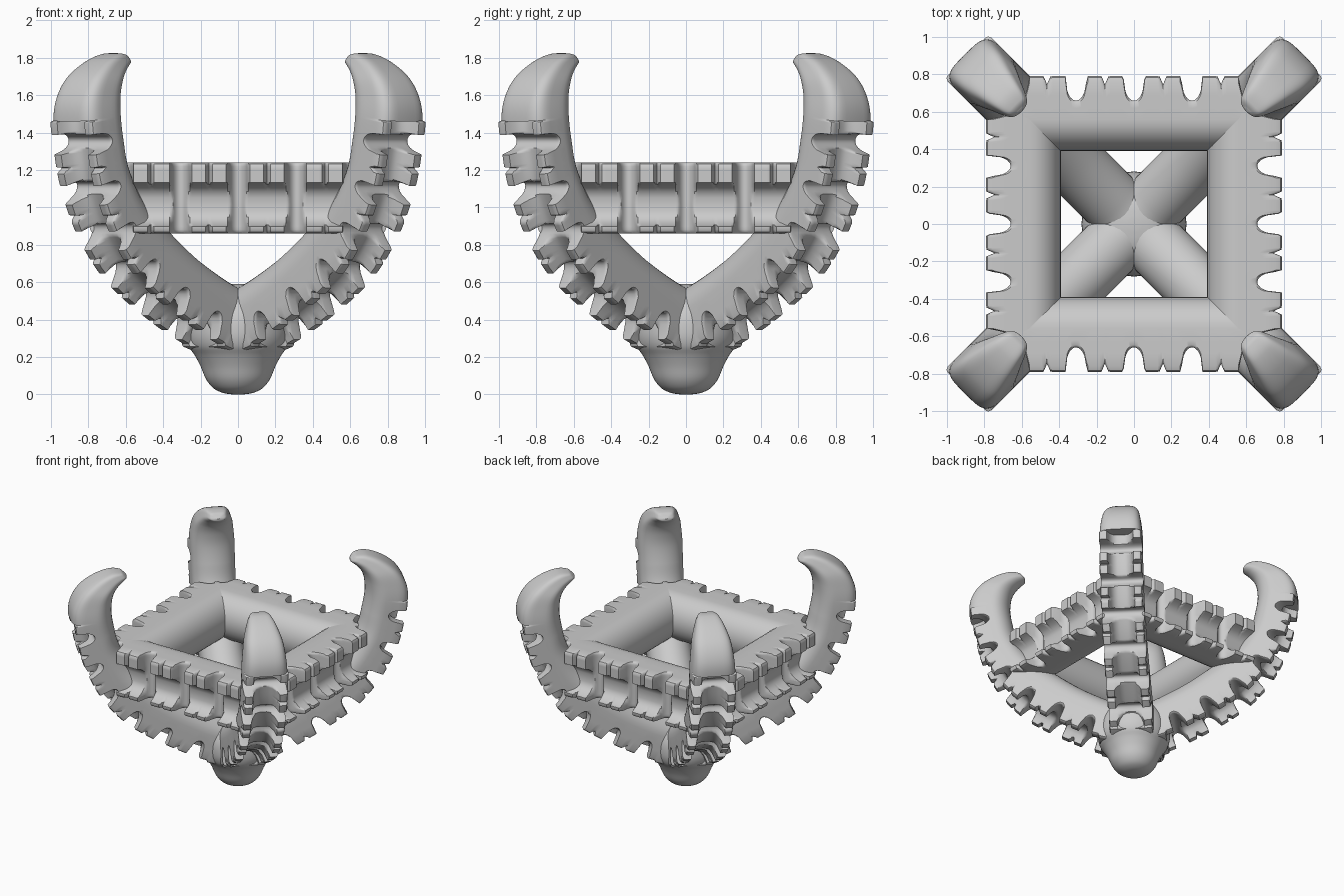
import bpy, bmesh, math

if "Cube" in bpy.data.objects:
    bpy.data.objects.remove(bpy.data.objects["Cube"])

# Half cross-section from inner centre to outer centre: (width fraction, depth fraction)
INNER_HALF = [(math.sin(a), 0.42 * (1 - math.cos(a))) for a in [i * math.pi / 16 for i in range(9)]]
OUTER_HALF = [(1, .6), (1, .75), (1, .92), (.96, .98), (.89, 1), (.80, 1), (.62, 1), (.58, 1),
              (.50, 1), (.36, 1), (.18, 1), (0, 1)]
# Rounded outer half used on the horns
ROUND_HALF = [(math.cos(a) ** .48, .5 + .5 * math.sin(a) ** .48)
              for a in [j * math.pi / 22 for j in range(11)]] + [(0, 1)]


def mirrored(half):
    return half + [(-f, q) for f, q in half[-2:0:-1]]


SECTION = mirrored(INNER_HALF + OUTER_HALF)
HORN_SECTION = mirrored(INNER_HALF + ROUND_HALF)


def tread(pos, period, f):
    """Depth cut from the outer face: wide U grooves, small nicks, middle channel."""
    big = (pos + period / 2) % period - period / 2
    small = (pos % period) - period / 2
    d = 0
    if abs(big) < .055:
        d = .13 * math.sqrt(1 - (big / .055) ** 2) ** .8
    if abs(small) < .018:
        d = max(d, .045 * (1 - abs(small) / .018))
    if abs(f) < .6:  # concave channel
        d = max(d, .1 * (1 - (abs(f) / .62) ** 4))
    return d


def cut(q, depth, d):
    """Push the outer half of the section inward by d, leaving the inner half."""
    return q * depth - d * max(0, (q - .45) / .55)


def smooth(obj, angle=40):
    bpy.ops.object.select_all(action='DESELECT')
    obj.select_set(True)
    bpy.context.view_layer.objects.active = obj
    bpy.ops.object.shade_smooth_by_angle(angle=math.radians(angle))


def loft(name, rings):
    """Skin a list of closed rings into a capped mesh."""
    bm = bmesh.new()
    vs = [[bm.verts.new(p) for p in r] for r in rings]
    n = len(rings[0])
    for a, b in zip(vs, vs[1:]):
        for i in range(n):
            bm.faces.new((a[i], a[(i + 1) % n], b[(i + 1) % n], b[i]))
    bm.faces.new(vs[0])
    bm.faces.new(vs[-1])
    bmesh.ops.recalc_face_normals(bm, faces=bm.faces)
    mesh = bpy.data.meshes.new(name)
    bm.to_mesh(mesh)
    bm.free()
    return mesh


def four(name, mesh, start):
    """Place four copies around the vertical axis."""
    for k in range(4):
        obj = bpy.data.objects.new(f"{name}_{k + 1}", mesh)
        obj.rotation_euler.z = start + k * math.pi / 2
        bpy.context.collection.objects.link(obj)
        if k == 0:
            smooth(obj)


# Arm stations: inner radius, inner z, outer radius, outer z, half width
ARM = [(0, .57, 0, .2, .17), (.12, .605, .26, .255, .17), (.38, .74, .58, .41, .168),
       (.62, .91, .87, .6, .165), (.80, 1.06, 1.07, .83, .165), (.905, 1.22, 1.20, 1.09, .165),
       (.945, 1.37, 1.255, 1.3, .165), (.965, 1.5, 1.28, 1.46, .165), (.96, 1.6, 1.265, 1.58, .155),
       (.94, 1.67, 1.20, 1.69, .14), (.905, 1.72, 1.09, 1.775, .112),
       (.87, 1.75, .98, 1.82, .085), (.852, 1.765, .90, 1.82, .06), (.85, 1.785, .865, 1.80, .02)]
STEPS, HORN = 24, 7


def catmull(pts, i, t):
    p = [pts[min(max(i + k, 0), len(pts) - 1)] for k in (-1, 0, 1, 2)]
    return [.5 * (2 * b + (c - a) * t + (2 * a - 5 * b + 4 * c - d) * t * t
                  + (3 * b - a - 3 * c + d) * t ** 3) for a, b, c, d in zip(*p)]


samples = [catmull(ARM, i, k / STEPS) for i in range(len(ARM) - 1) for k in range(STEPS)]
samples.append(list(ARM[-1]))
# Distance along the outer edge, measured down from the horn
dist = [0] * len(samples)
for i in range(HORN * STEPS - 1, -1, -1):
    a, b = samples[i], samples[i + 1]
    dist[i] = dist[i + 1] + math.hypot(a[2] - b[2], a[3] - b[3])
end = dist[STEPS]

rings = []
for i, (u0, z0, u1, z1, w) in enumerate(samples):
    depth = math.hypot(u1 - u0, z1 - z0)
    ring = []
    for f, q in (HORN_SECTION if i >= HORN * STEPS else SECTION):
        d = .015 + tread(dist[i] - .13, (end - .13) / 5.45, f) if 0 < dist[i] < end else 0
        t = cut(q, depth, d) / depth
        ring.append((u0 + (u1 - u0) * t, f * w, z0 + (z1 - z0) * t))
    rings.append(ring)
four("horned_arm", loft("horned_arm", rings), math.pi / 4)

# Square frame: four treaded beams, mitred inside the arms
DEPTH, HALF_H, MID_Z, INNER = .40, .19, 1.05, .39
rings = []
N = 140
for i in range(N + 1):
    s = 2 * i / N - 1
    ring = []
    for f, q in SECTION:
        x = s * min(INNER + q * DEPTH, .64)
        y = INNER + cut(q, DEPTH, tread(x, .31, f))
        shift = -.18 if q == 1 and abs(f) < .65 else 0
        ring.append((x, -y, MID_Z + (f + shift) * HALF_H))
    rings.append(ring)
four("frame_beam", loft("frame_beam", rings), 0)

# Rounded foot where the arms meet
FOOT = [(.03, 0), (.08, .008), (.13, .032), (.17, .08), (.2, .15), (.232, .21), (.265, .26),
        (.28, .33), (.27, .43), (.22, .52), (.12, .575), (.03, .59)]
prof = [catmull(FOOT, i, k / 4) for i in range(len(FOOT) - 1) for k in range(4)] + [FOOT[-1]]
rings = [[(r * math.cos(a), r * math.sin(a), z) for a in
          [j * math.pi / 32 for j in range(64)]] for r, z in prof]
foot = bpy.data.objects.new("foot", loft("foot", rings))
bpy.context.collection.objects.link(foot)
smooth(foot, 60)
